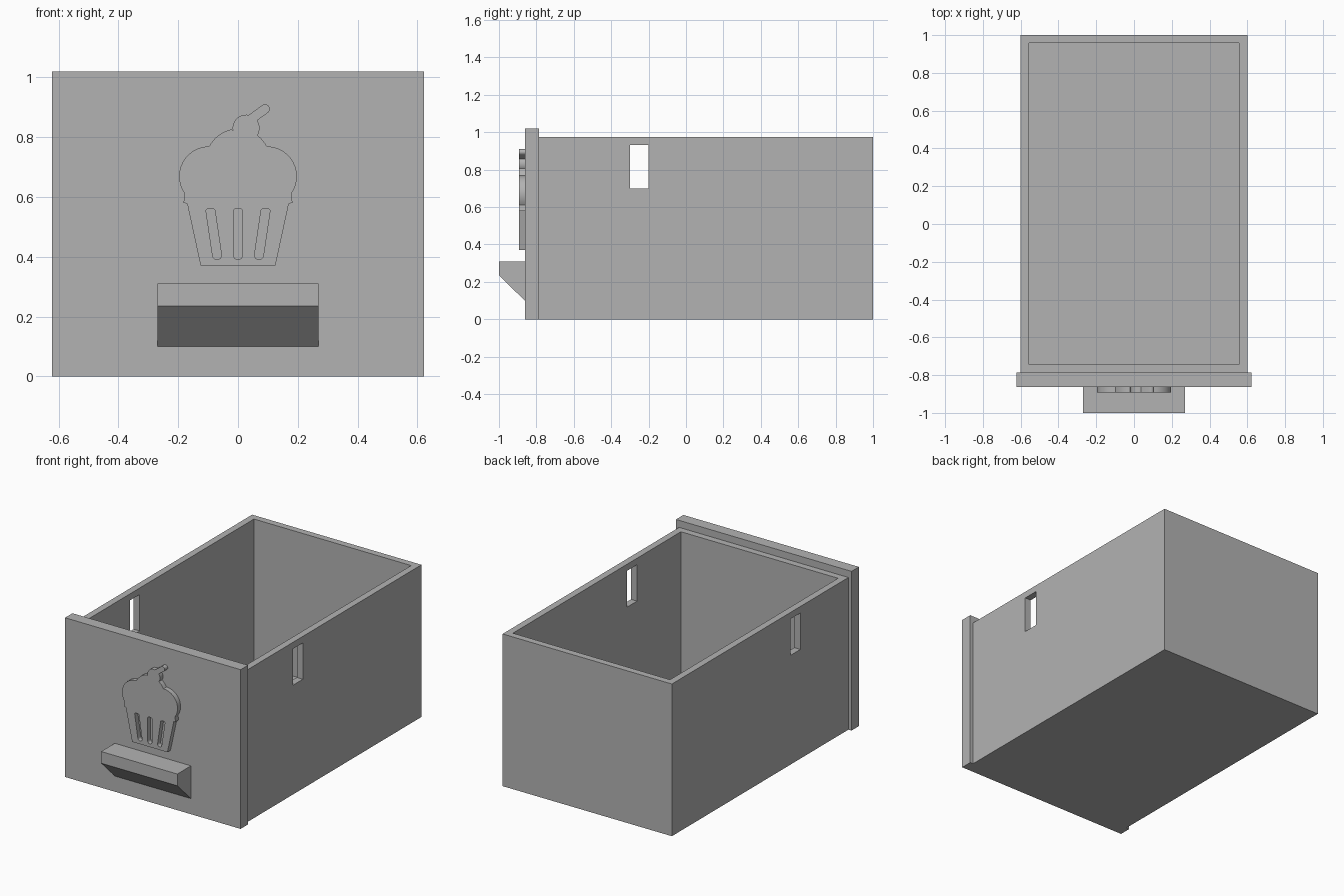
import bpy
from math import cos, sin, radians
from mathutils import Vector

default_cube = bpy.data.objects.get("Cube")
if default_cube:
    bpy.data.objects.remove(default_cube, do_unlink=True)

# Single plain grey finish
GREY = (0.45, 0.45, 0.45, 1.0)
grey = bpy.data.materials.new("plain_grey")
grey.use_nodes = True
grey.diffuse_color = GREY
grey.node_tree.nodes["Principled BSDF"].inputs["Base Color"].default_value = GREY


def activate(obj):
    bpy.ops.object.select_all(action='DESELECT')
    obj.select_set(True)
    bpy.context.view_layer.objects.active = obj


def box(name, low, high):
    """Axis-aligned block between two corners."""
    low, high = Vector(low), Vector(high)
    bpy.ops.mesh.primitive_cube_add(size=1, location=(low + high) / 2)
    obj = bpy.context.object
    obj.name = name
    obj.scale = high - low
    bpy.ops.object.transform_apply(location=True, rotation=True, scale=True)
    obj.data.materials.append(grey)
    return obj


def cut(target, cutter):
    """Subtract the cutter and discard it."""
    cutter.hide_render = True
    mod = target.modifiers.new("cut", 'BOOLEAN')
    mod.operation = 'DIFFERENCE'
    mod.solver = 'EXACT'
    mod.object = cutter
    activate(target)
    bpy.ops.object.modifier_apply(modifier=mod.name)
    bpy.data.objects.remove(cutter, do_unlink=True)


def arc(cx, cz, radius, start, end, steps=12):
    angles = [radians(start + (end - start) * i / steps) for i in range(steps + 1)]
    return [(cx + radius * cos(a), cz + radius * sin(a)) for a in angles]


def relief(name, loops, y_front, y_back):
    """Extruded plate facing the front; loops inside the first become holes."""
    curve = bpy.data.curves.new(name, 'CURVE')
    curve.dimensions = '2D'
    curve.fill_mode = 'BOTH'
    curve.extrude = (y_back - y_front) / 2
    for loop in loops:
        spline = curve.splines.new('POLY')
        spline.points.add(len(loop) - 1)
        for point, (x, z) in zip(spline.points, loop):
            point.co = (x, z, 0, 1)
        spline.use_cyclic_u = True
    obj = bpy.data.objects.new(name, curve)
    bpy.context.collection.objects.link(obj)
    obj.location.y = (y_front + y_back) / 2
    obj.rotation_euler.x = radians(90)
    activate(obj)
    bpy.ops.object.convert(target='MESH')
    obj = bpy.context.object
    bpy.ops.object.mode_set(mode='EDIT')
    bpy.ops.mesh.select_all(action='SELECT')
    bpy.ops.mesh.remove_doubles(threshold=0.0001)
    bpy.ops.mesh.normals_make_consistent(inside=False)
    bpy.ops.object.mode_set(mode='OBJECT')
    obj.data.materials.clear()
    obj.data.materials.append(grey)
    bpy.ops.object.shade_smooth_by_angle(angle=radians(30))
    return obj


# Open-topped drawer body with a slot through both side walls
WALL = 0.043
PANEL_FRONT, PANEL_BACK = -0.862, -0.787
body = box("drawer_body", (-0.6, PANEL_BACK, 0), (0.6, 1, 0.975))
cut(body, box("cavity", (WALL - 0.6, PANEL_BACK + WALL, WALL), (0.6 - WALL, 1 - WALL, 2)))
cut(body, box("side_slots", (-1, -0.3, 0.70), (1, -0.2, 0.933)))

# Front panel, slightly wider and taller than the body
box("front_panel", (-0.622, PANEL_FRONT, 0), (0.622, PANEL_BACK, 1.02))

# Pull handle: a block whose lower edge is chamfered back to the panel
handle = box("handle", (-0.27, -1, 0.10), (0.27, PANEL_FRONT, 0.31))
for v in handle.data.vertices:
    if v.co.y < -0.9 and v.co.z < 0.2:
        v.co.z = 0.235

# Raised cake emblem: wrapper, frosting lobes, cherry and stem
outline = [(-0.125, 0.37), (0.125, 0.37), (0.17, 0.578), (0.182, 0.58)]
outline += arc(0.097, 0.669, 0.1, -35, 90)
outline += arc(0, 0.72, 0.108, 33, 53, 4)
outline += arc(0.027, 0.83, 0.045, -33, 35, 8)
outline += arc(0.09, 0.894, 0.016, -57, 123, 8)
outline += arc(0.027, 0.83, 0.045, 78, 190)
outline += arc(0, 0.72, 0.108, 101, 147, 8)
outline += arc(-0.097, 0.669, 0.1, 90, 215)
outline += [(-0.182, 0.58), (-0.17, 0.578)]

# Wrapper flutes: slots with rounded ends, leaning outward at the sides
flutes = []
for side in (-1, 0, 1):
    base, top = side * 0.07, side * 0.092
    flutes.append(arc(base, 0.405, 0.015, 180, 360, 8)
                  + arc(top + 0.007, 0.553, 0.008, 0, 90, 4)
                  + arc(top - 0.007, 0.553, 0.008, 90, 180, 4))
relief("cake_emblem", [outline] + flutes, -0.893, PANEL_FRONT)
